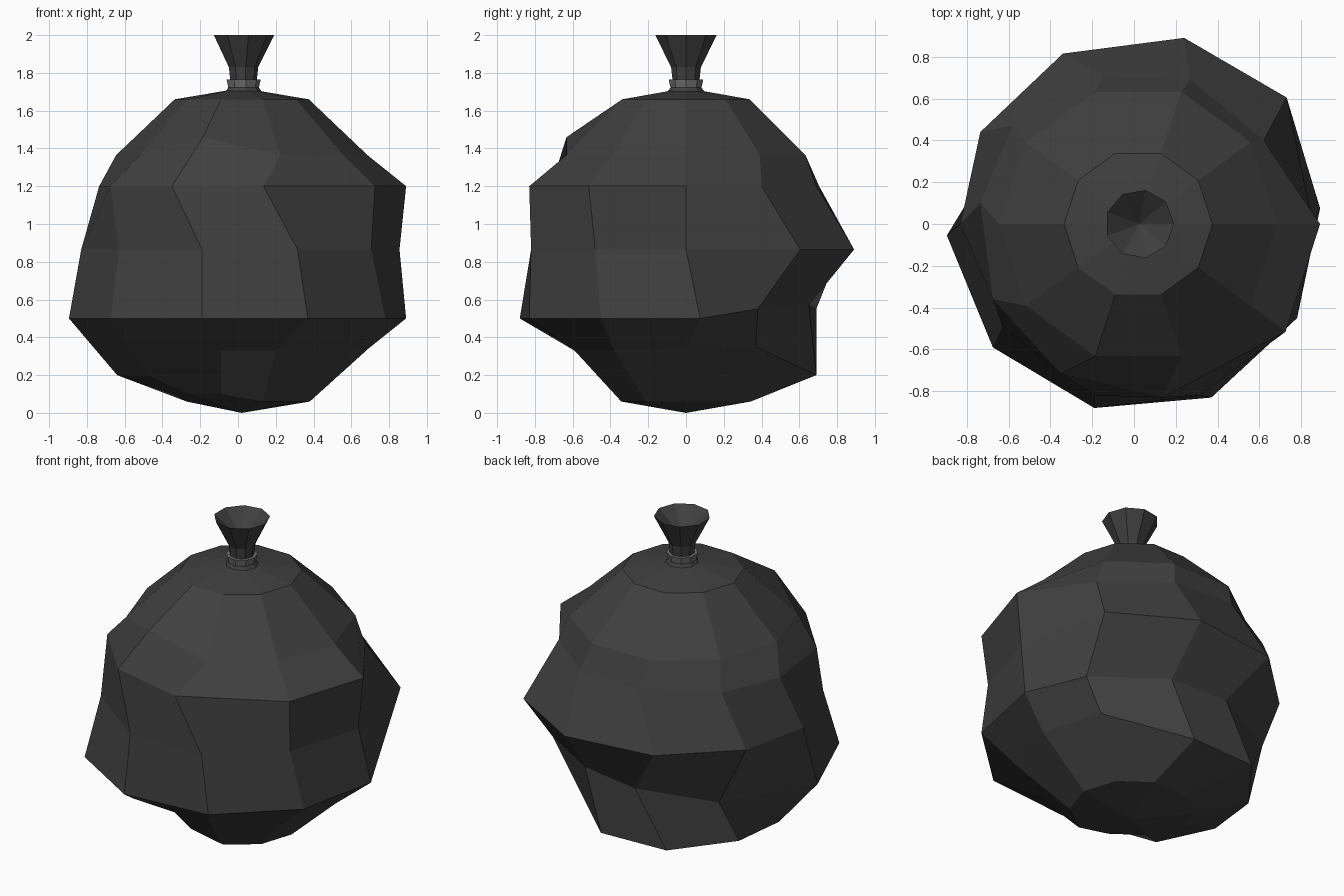
import bpy, bmesh
from math import cos, sin, tau

if "Cube" in bpy.data.objects:
    bpy.data.objects.remove(bpy.data.objects["Cube"])

CX = 0.02


def material(name, grey):
    m = bpy.data.materials.new(name)
    m.diffuse_color = (grey, grey, grey, 1)
    m.use_nodes = True
    m.node_tree.nodes["Principled BSDF"].inputs["Base Color"].default_value = m.diffuse_color
    return m


def circle(n, r, z, cx=CX):
    return [(cx + r * cos(tau * k / n), r * sin(tau * k / n), z) for k in range(n)]


def loft(name, rings, mat, start=None, end=None, closed=False):
    """Skin a stack of rings, with optional pole points or a closed loop of rings."""
    bm = bmesh.new()
    loops = [[bm.verts.new(p) for p in ring] for ring in rings]
    n = len(loops[0])
    pairs = list(zip(loops, loops[1:]))
    if closed:
        pairs.append((loops[-1], loops[0]))
    for a, b in pairs:
        for k in range(n):
            j = (k + 1) % n
            bm.faces.new((a[k], a[j], b[j], b[k]))
    for pole, loop in ((start, loops[0]), (end, loops[-1])):
        if pole:
            v = bm.verts.new(pole)
            for k in range(n):
                bm.faces.new((v, loop[k], loop[(k + 1) % n]))
    bmesh.ops.recalc_face_normals(bm, faces=bm.faces)
    me = bpy.data.meshes.new(name)
    bm.to_mesh(me)
    bm.free()
    me.materials.append(mat)
    ob = bpy.data.objects.new(name, me)
    bpy.context.collection.objects.link(ob)
    return ob


def lumpy(points, z, lifts={}):
    """Dented ring: ten plan points at height z, a few with their own height."""
    return [(x, y, lifts.get(k, z)) for k, (x, y) in enumerate(points)]


plastic = material("dark_plastic", 0.05)
tie_grey = material("tie_grey", 0.16)

# Lumpy bag body: ten-sided, eight-band sphere with pushed and pulled rings
low = lumpy([(.69, 0), (.56, .37), (.12, .69), (-.33, .67), (-.6, .32),
             (-.64, -.03), (-.48, -.37), (-.09, -.57), (.2, -.59), (.58, -.38)],
            0.2, {0: .34, 1: .35, 7: .33, 8: .33, 9: .33})
belly = lumpy([(.89, .075), (.68, .38), (.26, .65), (-.12, .69), (-.57, .48),
               (-.895, -.055), (-.675, -.59), (-.19, -.88), (.37, -.83), (.78, -.45)],
              0.5, {1: .55, 2: .57, 3: .55})
waist = lumpy([(.855, 0), (.73, .605), (.24, .89), (-.34, .815), (-.735, .44),
               (-.83, 0), (-.63, -.49), (-.19, -.82), (.315, -.82), (.705, -.48)], 0.865)
shoulder = lumpy([(.89, 0), (.62, .4), (.27, .69), (-.15, .705), (-.58, .47),
                  (-.735, .1), (-.675, -.36), (-.35, -.715), (.135, -.83), (.725, -.515)], 1.2)
upper = [(x, y, 1.46 if k == 7 else 1.365) for k, (x, y, z) in enumerate(circle(10, .665, 0))]
bottom = [(x, y, .1 if k in (5, 6, 7) else .06) for k, (x, y, z) in enumerate(circle(10, .36, 0))]
loft("bag_body", [bottom, low, belly, waist, shoulder, upper, circle(10, .355, 1.66)],
     plastic, start=(CX, 0, 0), end=(CX, 0, 1.72))

# Gathered neck flaring upward, with a funnel-shaped open top
NX = 0.027
loft("bag_neck", [circle(9, r, z, NX) for r, z in
                  ((.1, 1.70), (.07, 1.74), (.08, 1.83), (.165, 2.0))],
     plastic, end=(NX, 0, 1.86))

# Tie band around the neck
loft("tie_band", [circle(9, r, z, NX) for r, z in
                  ((.082, 1.715), (.093, 1.765), (.065, 1.765), (.065, 1.715))],
     tie_grey, closed=True)
